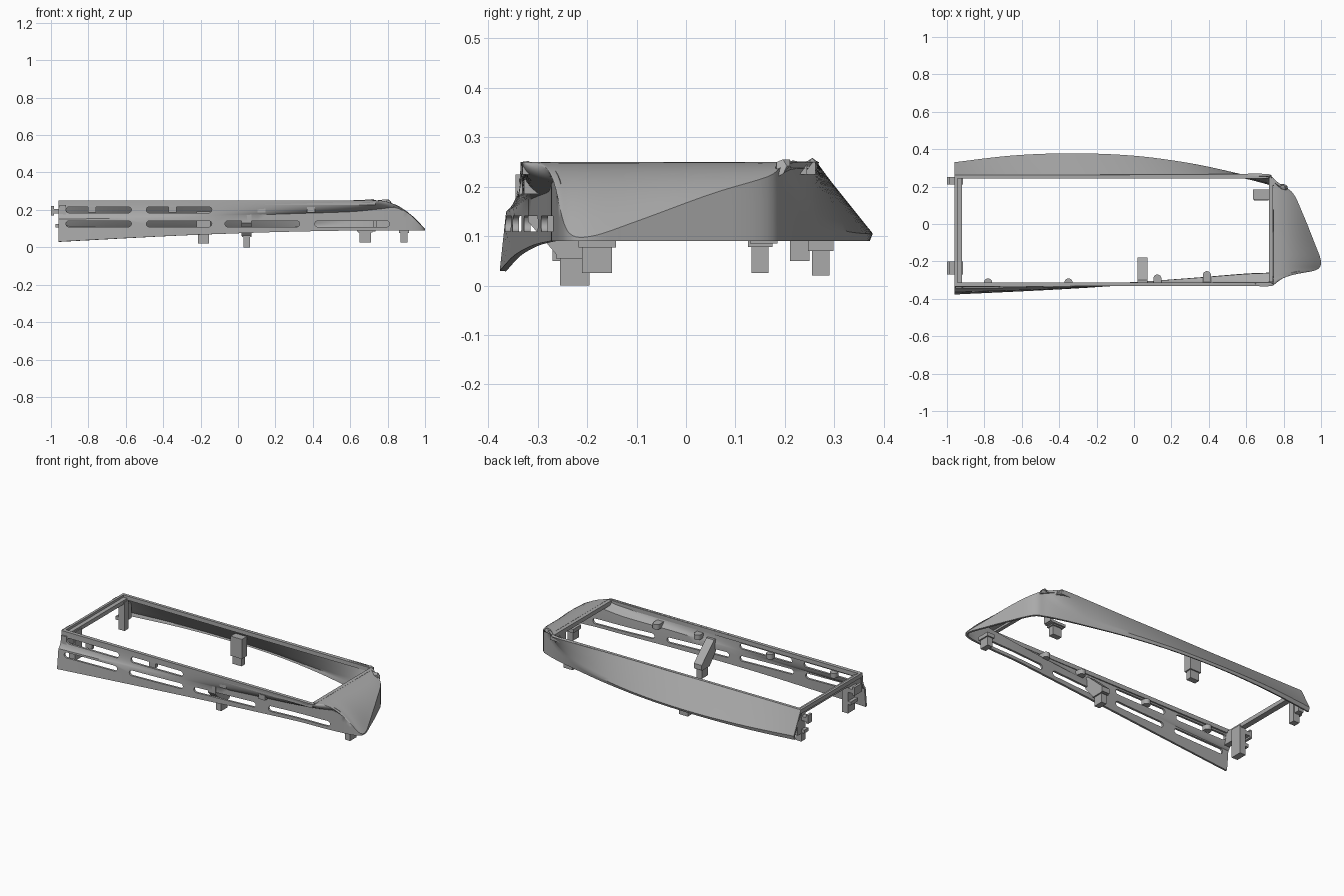
import bpy, bmesh, math
from mathutils import Vector

old = bpy.data.objects.get("Cube")
if old:
    bpy.data.objects.remove(old, do_unlink=True)

grey = bpy.data.materials.new("mid grey plastic")
grey.use_nodes = True
grey.diffuse_color = (0.4, 0.4, 0.4, 1)
grey.node_tree.nodes["Principled BSDF"].inputs["Base Color"].default_value = grey.diffuse_color

TOP = 0.25


def finish(name, bm):
    mesh = bpy.data.meshes.new(name)
    bm.to_mesh(mesh)
    bm.free()
    mesh.materials.append(grey)
    obj = bpy.data.objects.new(name, mesh)
    bpy.context.collection.objects.link(obj)
    return obj


def activate(obj):
    bpy.ops.object.select_all(action="DESELECT")
    obj.select_set(True)
    bpy.context.view_layer.objects.active = obj


def prism(name, outline, axis_vec):
    """Closed outline of 3D points pushed along a vector."""
    bm = bmesh.new()
    face = bm.faces.new([bm.verts.new(p) for p in outline])
    moved = bmesh.ops.extrude_face_region(bm, geom=[face])["geom"]
    verts = [v for v in moved if isinstance(v, bmesh.types.BMVert)]
    bmesh.ops.translate(bm, verts=verts, vec=axis_vec)
    bmesh.ops.recalc_face_normals(bm, faces=bm.faces)
    return finish(name, bm)


def box(name, x, y, z):
    base = [(x[0], y[0], z[0]), (x[1], y[0], z[0]), (x[1], y[1], z[0]), (x[0], y[1], z[0])]
    return prism(name, base, (0, 0, z[1] - z[0]))


# Shell stations: rim x, rim y, break x, break y, break z
rear = [(-.96, .262, -.96, .33, .115), (-.65, .262, -.65, .366, .11),
        (-.33, .262, -.33, .378, .105), (0, .265, 0, .365, .105),
        (.3, .265, .3, .325, .11), (.55, .268, .55, .272, .13),
        (.7, .268, .7, .235, .18)]
end_cap = [(.735, .255, .79, .2, .24), (.745, .2, .85, .165, .22),
           (.745, .05, .905, .05, .185), (.745, -.1, .965, -.1, .13),
           (.745, -.18, .998, -.19, .1), (.745, -.23, .99, -.235, .105),
           (.745, -.28, .94, -.255, .155), (.745, -.315, .85, -.265, .21)]
front = [(.73, -.332, .76, -.272, .205), (.6, -.332, .6, -.278, .19),
         (.3, -.332, .3, -.302, .18), (0, -.332, 0, -.323, .17),
         (-.4, -.333, -.4, -.346, .16), (-.96, -.335, -.96, -.364, .15)]


def control_points(s, kind):
    """Rim, bezier handle, break and lower edge of one shell section."""
    rim, brk = Vector((s[0], s[1], TOP)), Vector(s[2:])
    low = Vector((brk.x, brk.y, 0.09))
    handle = (rim + brk) / 2
    if kind == "cap":
        handle.z = TOP
    elif kind == "front":
        handle = Vector((rim.x, rim.y, brk.z + 0.02))
        run = max(0, (0.7 - brk.x) / 1.66)
        low.z -= 0.06 * run ** 1.6
        low.y -= 0.013 * run ** 3
    else:
        low.y -= 0.006
    return [rim, handle, brk, low]


keys = [control_points(s, k) for k, group in (("rear", rear), ("cap", end_cap), ("front", front))
        for s in group]


def spline(a, b, c, d, t):
    m0, m1 = (c - a) / 2, (d - b) / 2
    return (b * (2 * t**3 - 3 * t**2 + 1) + m0 * (t**3 - 2 * t**2 + t)
            + c * (3 * t**2 - 2 * t**3) + m1 * (t**3 - t**2))


sections = []
STEPS, CURVE, WALL = 6, 8, 3
last = len(keys) - 1
for i in range(last):
    quad = [keys[max(i - 1, 0)], keys[i], keys[i + 1], keys[min(i + 2, last)]]
    for n in range(STEPS):
        sections.append([spline(*p, n / STEPS) for p in zip(*quad)])
sections.append(keys[last])

# Outer shell: lofted skirt, end cap and front wall
bm = bmesh.new()
rows = []
for rim, handle, brk, low in sections:
    row = []
    for n in range(CURVE + 1):
        t = n / CURVE
        row.append(rim * (1 - t)**2 + handle * 2 * t * (1 - t) + brk * t * t)
    row += [brk.lerp(low, n / WALL) for n in range(1, WALL + 1)]
    rows.append([bm.verts.new(p) for p in row])
for a, b in zip(rows, rows[1:]):
    for j in range(len(a) - 1):
        bm.faces.new((a[j], b[j], b[j + 1], a[j + 1]))
shell = finish("outer_shell", bm)
activate(shell)
solid = shell.modifiers.new("wall thickness", "SOLIDIFY")
solid.thickness = 0.013
solid.offset = -1
bpy.ops.object.modifier_apply(modifier=solid.name)


# Rounded vent slots through the front wall
def slot(x0, x1, z, r=0.016):
    pts = []
    for cx, start in ((x1 - r, -90), (x0 + r, 90)):
        for n in range(9):
            a = math.radians(start + n * 22.5)
            pts.append((cx + r * math.cos(a), -0.45, z + r * math.sin(a)))
    return prism("slot_cutter", pts, (0, 0.23, 0))


lower_z, upper_z = 0.125, 0.2
slots = [(-.92, -.57, lower_z), (-.49, -.14, lower_z), (-.07, .33, lower_z), (.41, .81, lower_z),
         (-.92, -.57, upper_z), (-.49, -.14, upper_z)]
for s in slots:
    cutter = slot(*s)
    cutter.hide_render = True
    activate(shell)
    cut = shell.modifiers.new("slot", "BOOLEAN")
    cut.operation = "DIFFERENCE"
    cut.object = cutter
    bpy.ops.object.modifier_apply(modifier=cut.name)
    bpy.data.objects.remove(cutter, do_unlink=True)
activate(shell)
bpy.ops.object.shade_smooth_by_angle(angle=math.radians(35))

# Rim around the opening
rim_z = (0.225, TOP)
box("rear_rim", (-.96, .735), (.244, .262), rim_z)
box("front_rim", (-.96, .735), (-.331, -.312), rim_z)
box("inner_end_rim", (.722, .744), (-.31, .245), rim_z)
box("open_end_rail", (-.96, -.945), (-.331, .262), rim_z)
box("open_end_ledge", (-.955, -.92), (-.32, .25), (.212, .236))


# Feet: wider collar over a narrow peg
def foot(name, x, y, bottom, collar, top):
    box(name + "_peg", x, y, (bottom, collar))
    g = 0.008
    box(name + "_collar", (x[0] - g, x[1] + g), (y[0] - g, y[1] + g), (collar, top))


foot("rear_foot", (-.215, -.155), (.255, .29), .02, .07, .19)
foot("end_foot", (.65, .71), (.133, .167), .025, .078, .09)
foot("cap_foot", (.87, .905), (-.21, -.15), .025, .077, .1)
foot("front_foot", (.03, .065), (-.255, -.195), 0, .055, .08)
box("end_foot_plate", (.637, .735), (.13, .185), (.085, .1))
box("end_foot_web", (.722, .742), (.13, .185), (.09, .23))

# Sloping arm that carries the front foot
prism("front_arm", [(.02, -.32, .2), (.02, -.3, .2), (.02, -.18, .09),
                    (.02, -.18, .06), (.02, -.26, .06), (.02, -.32, .13)], (.053, 0, 0))

# Corner posts with outward hooks at the open end
for side, y in (("rear", (.21, .25)), ("front", (-.27, -.2))):
    box(side + "_corner_post", (-.955, -.915), y, (.05, .225))
    box(side + "_hook_arm", (-.985, -.95), y, (.18, .205))
    box(side + "_hook_tip", (-1.0, -.985), y, (.17, .22))
    box(side + "_lower_tab", (-.975, -.95), y, (.105, .125))
box("front_corner_web", (-.955, -.92), (-.345, -.26), (.16, .225))
box("rear_corner_web", (-.955, -.92), (.24, .285), (.1, .2))

# Small screw bosses along the inside of the front wall
for x, y in ((-.78, -.313), (-.35, -.313), (.125, -.292), (.39, -.274)):
    r = 0.022
    pts = [(x + r * math.cos(math.pi * n / 10), y + r * math.sin(math.pi * n / 10), .185)
           for n in range(11)]
    pts += [(x - r, -.328, .185), (x + r, -.328, .185)]
    boss = prism("screw_boss", pts, (0, 0, .03))
    activate(boss)
    bpy.ops.object.shade_smooth_by_angle(angle=math.radians(35))
